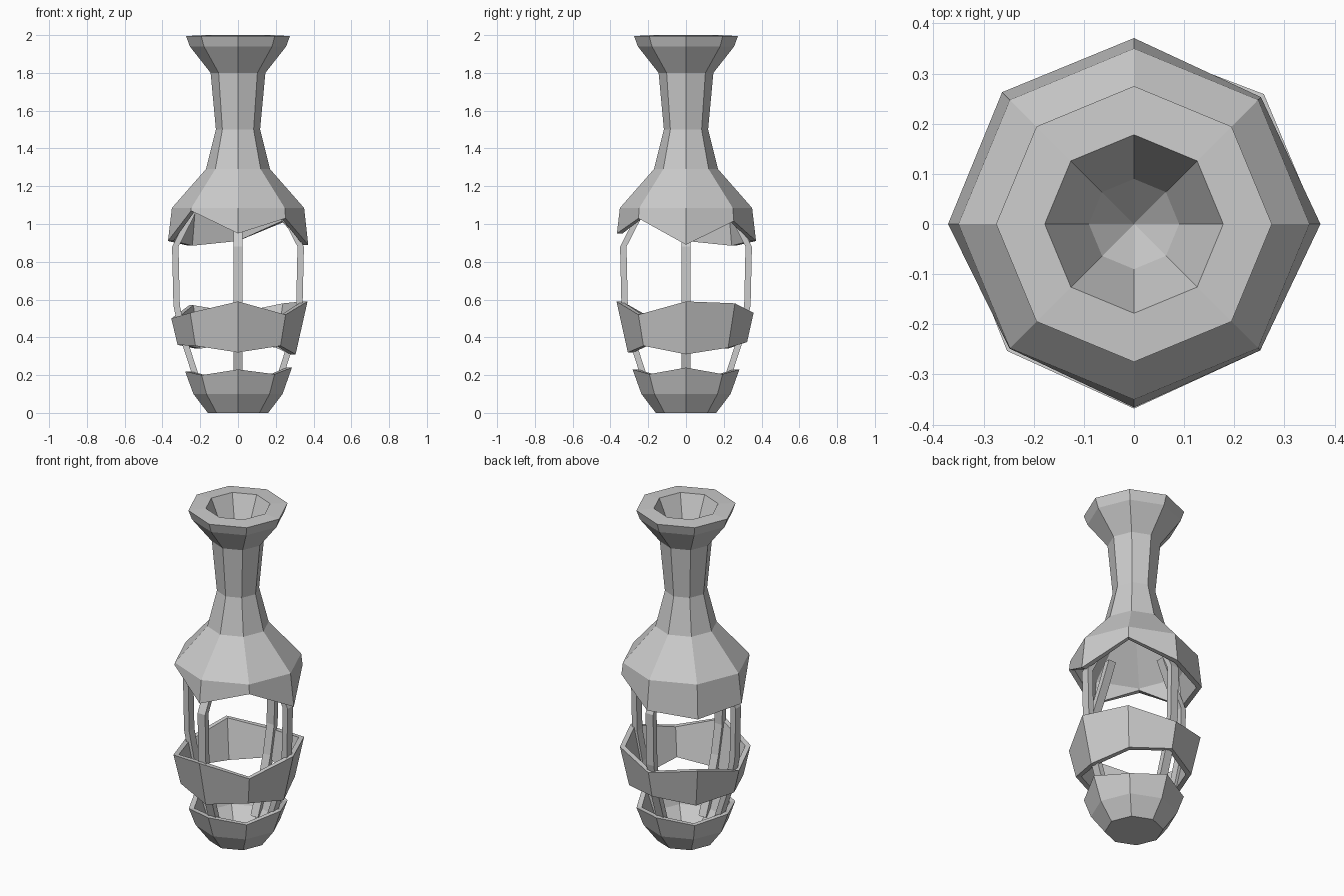
import bpy, bmesh
from math import sin, cos, pi

if "Cube" in bpy.data.objects:
    bpy.data.objects.remove(bpy.data.objects["Cube"])

WALL = 0.03
# Outer silhouette of the broken body: (height, radius)
BODY = [(0, .16), (.10, .236), (.22, .28), (.31, .305), (.36, .32), (.50, .353),
        (.59, .368), (.90, .372), (1.08, .35), (1.29, .17)]


def radius(z):
    for (z0, r0), (z1, r1) in zip(BODY, BODY[1:]):
        if z <= z1:
            return r0 + (r1 - r0) * (z - z0) / (z1 - z0)
    return BODY[-1][1]


def flat(r, z):
    return [(r, z)] * 8


def jagged(heights, inset=0.0):
    return [(radius(z) - inset, z) for z in heights]


def lathe(name, rings, loop=False):
    """Join eight-sided rings of (radius, height); zero radius becomes a tip."""
    bm = bmesh.new()
    rows = []
    for ring in rings:
        if ring[0][0] == 0:
            rows.append([bm.verts.new((0, 0, ring[0][1]))] * 8)
        else:
            rows.append([bm.verts.new((r * cos(i * pi / 4), r * sin(i * pi / 4), z))
                         for i, (r, z) in enumerate(ring)])
    pairs = list(zip(rows, rows[1:]))
    if loop:
        pairs.append((rows[-1], rows[0]))
    for a, b in pairs:
        for i in range(8):
            j = (i + 1) % 8
            bm.faces.new(list(dict.fromkeys((a[i], a[j], b[j], b[i]))))
    finish(name, bm)


def finish(name, bm):
    bmesh.ops.recalc_face_normals(bm, faces=bm.faces[:])
    mesh = bpy.data.meshes.new(name)
    bm.to_mesh(mesh)
    bm.free()
    bpy.context.collection.objects.link(bpy.data.objects.new(name, mesh))


# Broken edges, anticlockwise from +x
neck_edge = [.89, 1.015, .91, .885, .91, 1.07, .95, 1.03]
band_top = [.59, .58, .53, .57, .50, .53, .59, .52]
band_low = [.31, .345, .375, .34, .36, .355, .32, .355]
bowl_edge = [.24, .205, .23, .20, .22, .20, .23, .205]

# Upper neck piece with flared mouth
outer = [(.35, 1.085), (.17, 1.29), (.117, 1.5), (.145, 1.8), (.255, 1.94),
         (.275, 1.995), (.178, 2.0), (.09, 1.8), (0, 1.7)]
inner = [(0, 1.6), (.087, 1.5), (.14, 1.28), (.32, 1.08)]
lathe("neck", [flat(*p) for p in inner] + [jagged(neck_edge, WALL), jagged(neck_edge)]
      + [flat(*p) for p in outer])

# Floating middle band
lathe("middle_band", [jagged(band_low), jagged(band_top),
                      jagged(band_top, WALL), jagged(band_low, WALL)], loop=True)

# Bottom bowl
lathe("bowl", [flat(0, 0), flat(.16, 0), flat(.236, .10), jagged(bowl_edge),
               jagged(bowl_edge, WALL), flat(.206, .11), flat(.14, .03), flat(0, .03)])

# Four bent struts holding the pieces together: (radius, height) path
path = [(.17, .07), (.225, .2), (.29, .4), (.325, .57), (.332, .88), (.255, 1.03), (.2, 1.15)]
for k in range(4):
    c, s = cos(k * pi / 2), sin(k * pi / 2)
    bm = bmesh.new()
    rows = []
    for r, z in path:
        corners = [(r - .017, -.025), (r + .017, -.025), (r + .017, .025), (r - .017, .025)]
        rows.append([bm.verts.new((u * c - v * s, u * s + v * c, z)) for u, v in corners])
    for a, b in zip(rows, rows[1:]):
        for i in range(4):
            j = (i + 1) % 4
            bm.faces.new((a[i], a[j], b[j], b[i]))
    bm.faces.new(rows[0])
    bm.faces.new(rows[-1])
    finish("strut_%d" % (k + 1), bm)
